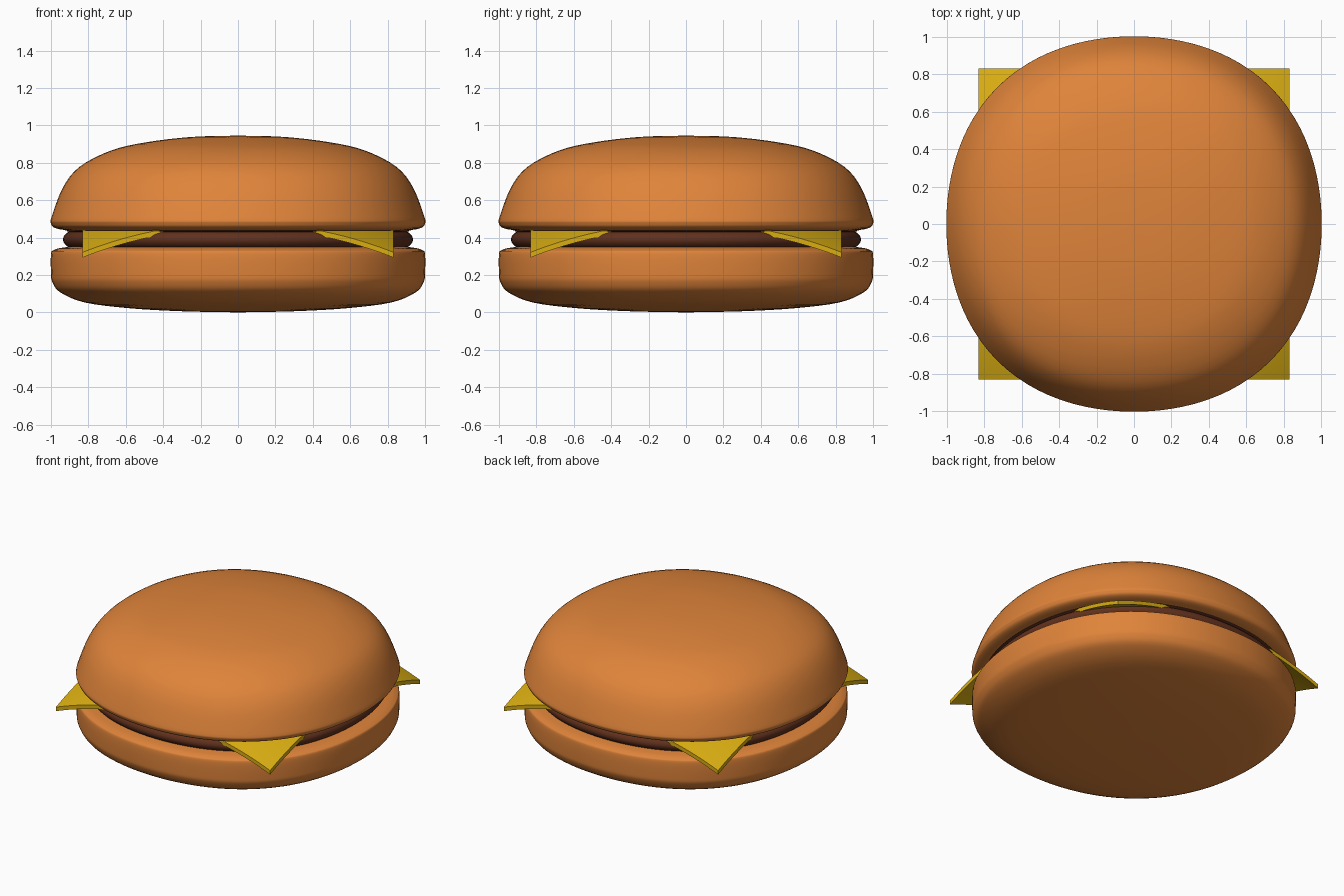
import bpy, bmesh
from math import cos, sin, pi, hypot
from mathutils import Vector

if "Cube" in bpy.data.objects:
    bpy.data.objects.remove(bpy.data.objects["Cube"])


def material(name, color):
    m = bpy.data.materials.new(name)
    m.diffuse_color = (*color, 1)
    m.use_nodes = True
    m.node_tree.nodes["Principled BSDF"].inputs["Base Color"].default_value = m.diffuse_color
    return m


def finish(bm, name, mat):
    bmesh.ops.recalc_face_normals(bm, faces=bm.faces)
    me = bpy.data.meshes.new(name)
    bm.to_mesh(me)
    bm.free()
    ob = bpy.data.objects.new(name, me)
    bpy.context.collection.objects.link(ob)
    me.materials.append(mat)
    bpy.ops.object.select_all(action='DESELECT')
    ob.select_set(True)
    bpy.context.view_layer.objects.active = ob
    bpy.ops.object.shade_smooth_by_angle(angle=pi / 4)
    return ob


def smooth_path(points, steps=4):
    """Catmull-Rom curve through the profile points."""
    p = [Vector(q) for q in points]
    p = [p[0]] + p + [p[-1]]
    out = []
    for a, b, c, d in zip(p, p[1:], p[2:], p[3:]):
        for i in range(steps):
            t = i / steps
            out.append(0.5 * (2 * b + (c - a) * t + (2 * a - 5 * b + 4 * c - d) * t ** 2
                              + (3 * b - a - 3 * c + d) * t ** 3))
    return out + [p[-1]]


def rounded_layer(name, profile, mat, n=96):
    """Spin a bottom-to-top profile around z, slightly squarer than a circle."""
    bm = bmesh.new()
    path = smooth_path(profile)
    rings = []
    for r, z in path[1:-1]:
        ring = []
        for k in range(n):
            a = 2 * pi * k / n
            s = r * (1 + 0.03 * sin(2 * a) ** 2)
            ring.append(bm.verts.new((s * cos(a), s * sin(a), z)))
        rings.append(ring)
    for lo, hi in zip(rings, rings[1:]):
        for k in range(n):
            j = (k + 1) % n
            bm.faces.new((lo[k], lo[j], hi[j], hi[k]))
    for ring, (r, z) in ((rings[0], path[0]), (rings[-1], path[-1])):
        tip = bm.verts.new((0, 0, z))
        for k in range(n):
            bm.faces.new((ring[k], ring[(k + 1) % n], tip))
    return finish(bm, name, mat)


bun = material("bun_crust", (0.74, 0.23, 0.042))
meat = material("meat", (0.12, 0.03, 0.012))
yellow = material("cheese_yellow", (0.70, 0.42, 0.006))

# Buns and patty
rounded_layer("bottom_bun", [
    (0, 0), (0.3, 0.006), (0.58, 0.022), (0.82, 0.053), (0.95, 0.107), (0.992, 0.16),
    (1, 0.21), (1, 0.31), (0.985, 0.333), (0.93, 0.347), (0.8, 0.35), (0, 0.35)], bun)
rounded_layer("patty", [
    (0, 0.34), (0.85, 0.34), (0.905, 0.348), (0.932, 0.375), (0.932, 0.405),
    (0.905, 0.43), (0.85, 0.438), (0, 0.438)], meat)
rounded_layer("top_bun", [
    (0, 0.44), (0.8, 0.437), (0.92, 0.44), (0.98, 0.452), (1, 0.475), (0.997, 0.51),
    (0.935, 0.67), (0.845, 0.78), (0.68, 0.865), (0.5, 0.908), (0.25, 0.938), (0, 0.945)], bun)

# Cheese slice: square sheet whose corners droop over the patty
bm = bmesh.new()
bmesh.ops.create_grid(bm, x_segments=48, y_segments=48, size=0.832)
top = bm.faces[:]
ext = bmesh.ops.extrude_face_region(bm, geom=top, use_keep_orig=True)
upper = {v for v in ext["geom"] if isinstance(v, bmesh.types.BMVert)}
for v in bm.verts:
    over = max(0, hypot(v.co.x, v.co.y) - 0.9)
    v.co.z = 0.425 - 0.40 * over - 0.28 * over ** 2 + (0.028 if v in upper else 0)
finish(bm, "cheese_slice", yellow)
